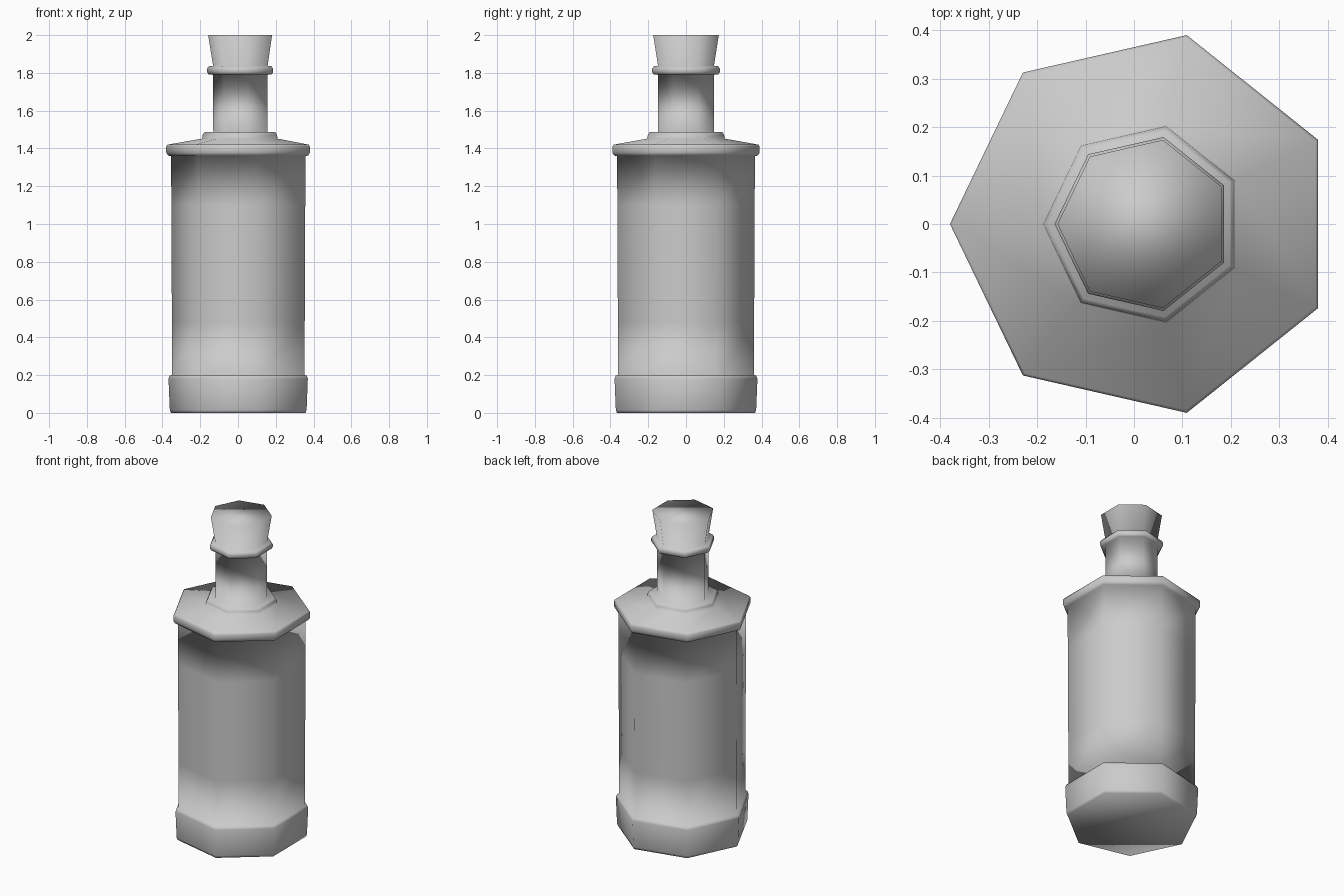
import bpy, bmesh
from math import pi, cos, sin

if "Cube" in bpy.data.objects:
    bpy.data.objects.remove(bpy.data.objects["Cube"])

SIDES = 7
OFFSET_X = 0.02   # puts the seven-sided outline's bounds at x = 0


def lathe(name, profile):
    """Sweep (radius, z) points into a capped seven-sided solid."""
    bm = bmesh.new()
    rings = []
    for r, z in profile:
        rings.append([bm.verts.new((OFFSET_X + r * cos(pi + 2 * pi * i / SIDES),
                                    r * sin(pi + 2 * pi * i / SIDES), z))
                      for i in range(SIDES)])
    for a, b in zip(rings, rings[1:]):
        for i in range(SIDES):
            j = (i + 1) % SIDES
            bm.faces.new((a[i], a[j], b[j], b[i]))
    bm.faces.new(rings[0][::-1])
    bm.faces.new(rings[-1])
    bmesh.ops.recalc_face_normals(bm, faces=bm.faces)
    for f in bm.faces:
        f.smooth = True
    me = bpy.data.meshes.new(name)
    bm.to_mesh(me)
    bm.free()
    ob = bpy.data.objects.new(name, me)
    bpy.context.collection.objects.link(ob)
    return ob


# Foot band and straight body
foot_and_body = [(0.375, 0.0), (0.381, 0.015), (0.388, 0.18), (0.382, 0.197),
                 (0.369, 0.20), (0.370, 0.48), (0.373, 1.10), (0.374, 1.36)]
# Overhanging shoulder band and sloped top
shoulder = [(0.390, 1.362), (0.400, 1.378), (0.400, 1.41), (0.394, 1.42),
            (0.210, 1.452)]
# Collar and neck
neck = [(0.207, 1.472), (0.197, 1.487), (0.151, 1.487), (0.152, 1.79)]
# Lip ring and flared mouth
mouth = [(0.175, 1.792), (0.184, 1.803), (0.184, 1.822), (0.175, 1.835),
         (0.152, 1.838), (0.178, 2.0)]

lathe("bottle", foot_and_body + shoulder + neck + mouth)
